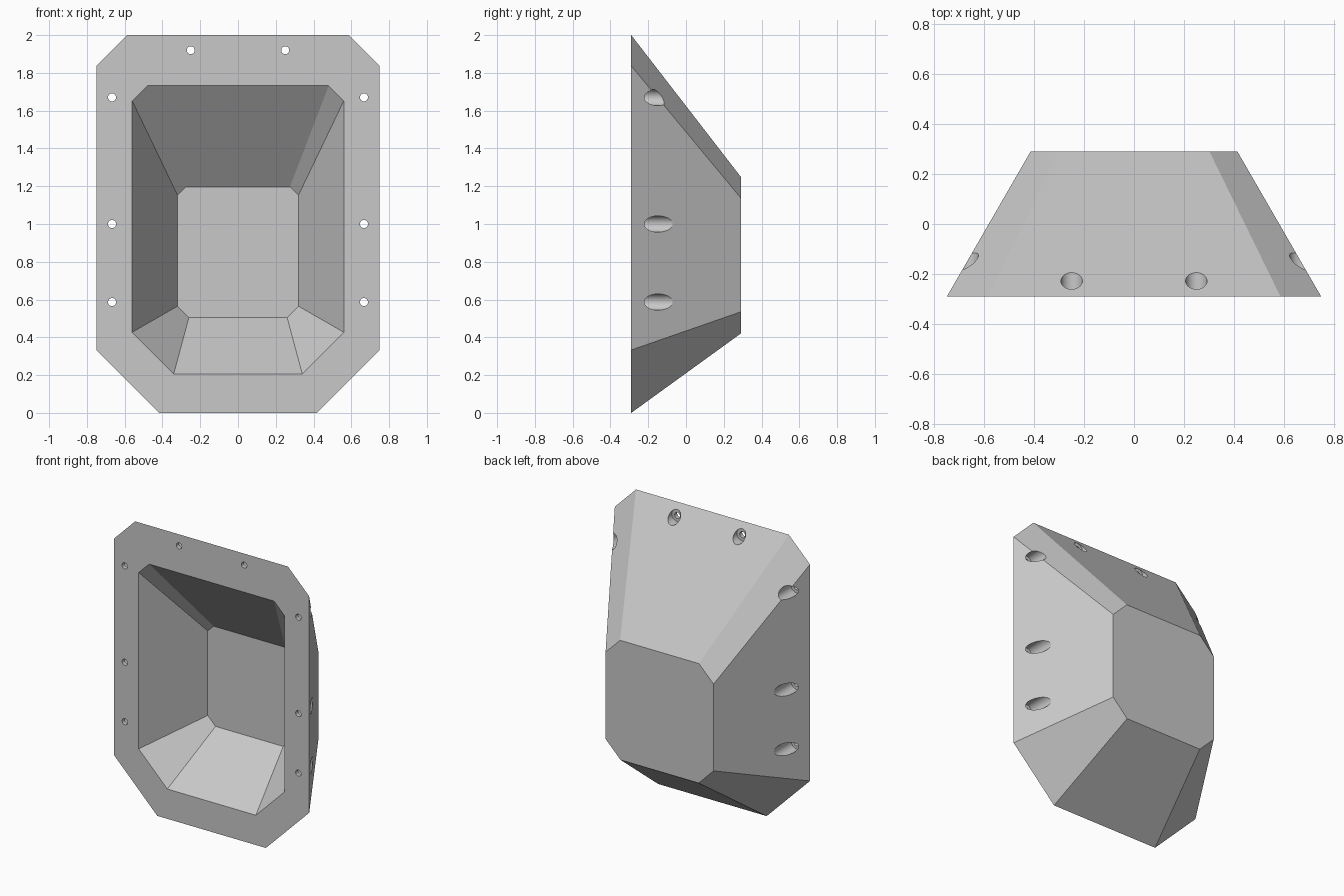
import bpy, bmesh, math

if "Cube" in bpy.data.objects:
    bpy.data.objects.remove(bpy.data.objects["Cube"])

FRONT, BACK, POCKET_FLOOR = -0.29, 0.29, 0.125

grey = bpy.data.materials.new("light grey")
grey.use_nodes = True
grey.diffuse_color = (0.58, 0.58, 0.58, 1)
grey.node_tree.nodes["Principled BSDF"].inputs["Base Color"].default_value = grey.diffuse_color


def make_object(name, bm):
    bmesh.ops.recalc_face_normals(bm, faces=bm.faces)
    mesh = bpy.data.meshes.new(name)
    bm.to_mesh(mesh)
    bm.free()
    mesh.materials.append(grey)
    obj = bpy.data.objects.new(name, mesh)
    bpy.context.collection.objects.link(obj)
    return obj


def octagon(bm, y, half, low, high, cut_low, cut_high):
    """Rectangle with chamfered corners, standing in the plane at y."""
    right = [(half - cut_low, low), (half, low + cut_low),
             (half, high - cut_high), (half - cut_high, high)]
    points = right + [(-x, z) for x, z in reversed(right)]
    return [bm.verts.new((x, y, z)) for x, z in points]


def bridge(bm, a, b):
    n = len(a)
    for i in range(n):
        j = (i + 1) % n
        bm.faces.new((a[i], a[j], b[j], b[i]))


# Tapered housing with a flat rim and a tapered pocket
bm = bmesh.new()
rings = [
    octagon(bm, BACK, 0.415, 0.42, 1.25, 0.115, 0.112),
    octagon(bm, FRONT, 0.75, 0.0, 2.0, 0.333, 0.163),
    octagon(bm, FRONT, 0.56, 0.207, 1.732, 0.22, 0.08),
    octagon(bm, POCKET_FLOOR, 0.32, 0.505, 1.197, 0.06, 0.045),
]
for a, b in zip(rings, rings[1:]):
    bridge(bm, a, b)
bm.faces.new(rings[0])
bm.faces.new(rings[-1])
housing = make_object("housing", bm)

# Screw holes: narrow through the rim, wide counterbore from behind
SEAT, SEGMENTS = -0.262, 40
steps = [(-0.35, 0.021), (SEAT, 0.021), (SEAT, 0.043), (0.1, 0.043)]
bm = bmesh.new()
for side in (-1, 1):
    for x, z in [(0.25, 1.92), (0.667, 1.67), (0.667, 1.0), (0.667, 0.587)]:
        loops = []
        for y, r in steps:
            angles = [2 * math.pi * k / SEGMENTS for k in range(SEGMENTS)]
            loops.append([bm.verts.new((side * x + r * math.cos(t), y, z + r * math.sin(t)))
                          for t in angles])
        for a, b in zip(loops, loops[1:]):
            bridge(bm, a, b)
        bm.faces.new(loops[0])
        bm.faces.new(loops[-1])
cutter = make_object("screw_hole_cutter", bm)
cutter.hide_render = True

bpy.ops.object.select_all(action="DESELECT")
bpy.context.view_layer.objects.active = housing
housing.select_set(True)
cut = housing.modifiers.new("screw_holes", "BOOLEAN")
cut.operation = "DIFFERENCE"
cut.solver = "EXACT"
cut.object = cutter
bpy.ops.object.modifier_apply(modifier=cut.name)
bpy.data.objects.remove(cutter)

# Smooth bores, crisp housing edges
bpy.ops.object.shade_smooth_by_angle(angle=math.radians(20))
